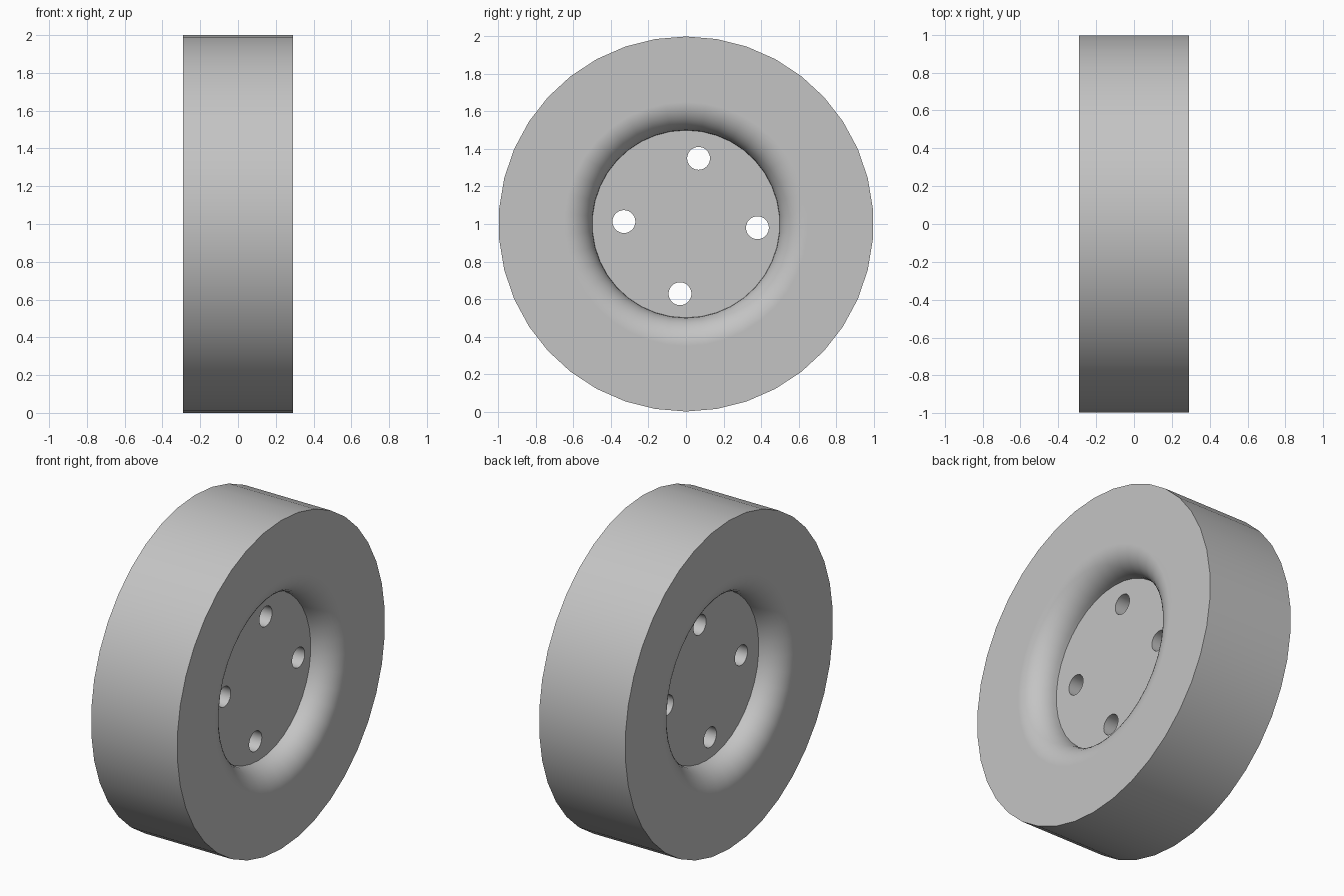
import bpy
import bmesh
import math
from mathutils import Matrix

default = bpy.data.objects.get("Cube")
if default:
    bpy.data.objects.remove(default, do_unlink=True)

SIDES = 38
HALF_WIDTH = 0.29
HUB_RADIUS = 0.5
FILLET = 0.15
HOLE_RADIUS = 0.061
HOLES = [(0.067, 1.35), (0.381, 0.98), (-0.032, 0.628), (-0.331, 1.013)]

grey = bpy.data.materials.new("plain grey")
grey.use_nodes = True
colour = (0.55, 0.55, 0.55, 1)
grey.diffuse_color = colour
grey.node_tree.nodes["Principled BSDF"].inputs["Base Color"].default_value = colour


def make_object(name, bm):
    bmesh.ops.recalc_face_normals(bm, faces=bm.faces)
    mesh = bpy.data.meshes.new(name)
    bm.to_mesh(mesh)
    bm.free()
    obj = bpy.data.objects.new(name, mesh)
    obj.data.materials.append(grey)
    bpy.context.collection.objects.link(obj)
    return obj


# Half profile as (x, radius): rounded lip from the hub out, then the tread edge
steps = 10
half = []
for i in range(steps + 1):
    a = math.pi / 2 * i / steps
    half.append((HALF_WIDTH - FILLET + FILLET * math.sin(a),
                 HUB_RADIUS + FILLET * (1 - math.cos(a))))
half.append((HALF_WIDTH, 1))
profile = half + [(-x, r) for x, r in reversed(half)]

# Wheel body turned around the x axis, with flat hub discs closing both sides
bm = bmesh.new()
rings = []
for x, r in profile:
    angles = [math.tau * k / SIDES for k in range(SIDES)]
    rings.append([bm.verts.new((x, r * math.sin(t), 1 + r * math.cos(t))) for t in angles])
for a, b in zip(rings, rings[1:]):
    for k in range(SIDES):
        n = (k + 1) % SIDES
        bm.faces.new((a[k], a[n], b[n], b[k]))
bm.faces.new(rings[0])
bm.faces.new(rings[-1])
wheel = make_object("wheel", bm)

# Four bolt holes drilled right through the hub
bm = bmesh.new()
for y, z in HOLES:
    place = Matrix.Translation((0, y, z)) @ Matrix.Rotation(math.pi / 2, 4, 'Y')
    bmesh.ops.create_cone(bm, cap_ends=True, segments=32, radius1=HOLE_RADIUS,
                          radius2=HOLE_RADIUS, depth=1, matrix=place)
drill = make_object("bolt_hole_cutter", bm)
drill.hide_render = True

bpy.ops.object.select_all(action='DESELECT')
wheel.select_set(True)
bpy.context.view_layer.objects.active = wheel
cut = wheel.modifiers.new("bolt holes", 'BOOLEAN')
cut.operation = 'DIFFERENCE'
cut.solver = 'EXACT'
cut.object = drill
bpy.ops.object.modifier_apply(modifier=cut.name)
bpy.data.objects.remove(drill, do_unlink=True)

# Smooth tread and lip, crisp rims, flat side faces
bpy.ops.object.shade_smooth_by_angle(angle=math.radians(30))
flat = wheel.modifiers.new("flat sides", 'WEIGHTED_NORMAL')
flat.keep_sharp = True
